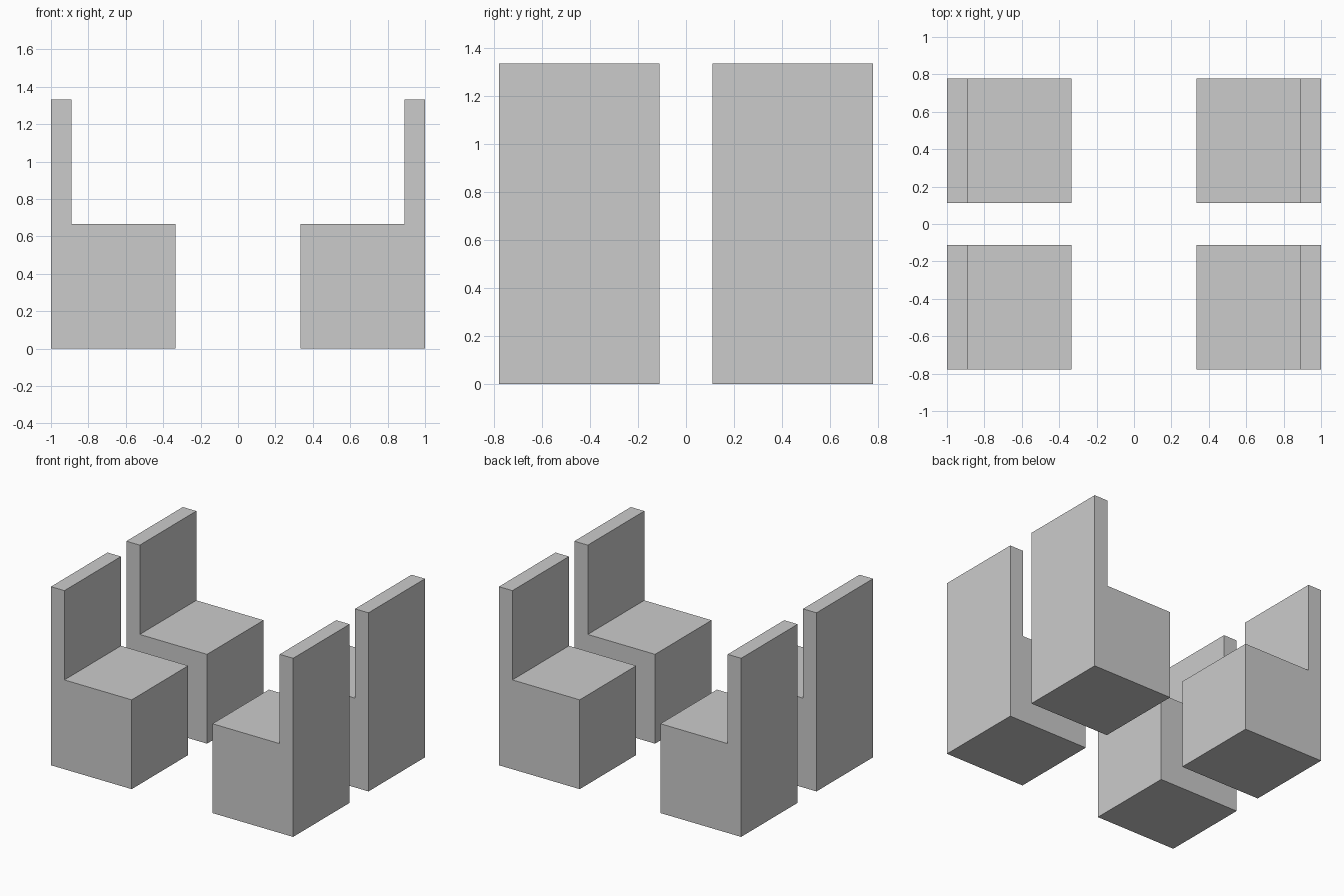
import bpy, bmesh

if "Cube" in bpy.data.objects:
    bpy.data.objects.remove(bpy.data.objects["Cube"])

U = 1 / 9  # layout module

# L-shaped side profile (x, z): solid block seat with a thin upright back
PROFILE = [(3, 0), (9, 0), (9, 12), (8, 12), (8, 6), (3, 6)]
DEPTH = 6


def make_chair(name, side, y_start):
    """Extrude the chair profile along y; side = 1 right, -1 left."""
    bm = bmesh.new()
    verts = [bm.verts.new((side * x * U, y_start * U, z * U)) for x, z in PROFILE]
    face = bm.faces.new(verts)
    ext = bmesh.ops.extrude_face_region(bm, geom=[face], use_keep_orig=True)
    moved = [g for g in ext["geom"] if isinstance(g, bmesh.types.BMVert)]
    bmesh.ops.translate(bm, verts=moved, vec=(0, DEPTH * U, 0))
    bmesh.ops.recalc_face_normals(bm, faces=bm.faces[:])
    mesh = bpy.data.meshes.new(name)
    bm.to_mesh(mesh)
    bm.free()
    obj = bpy.data.objects.new(name, mesh)
    bpy.context.collection.objects.link(obj)
    return obj


# Two facing pairs of chairs, backs outward
for side, side_name in ((-1, "left"), (1, "right")):
    for y_start, row in ((-7, "front"), (1, "rear")):
        make_chair(f"chair_{row}_{side_name}", side, y_start)
